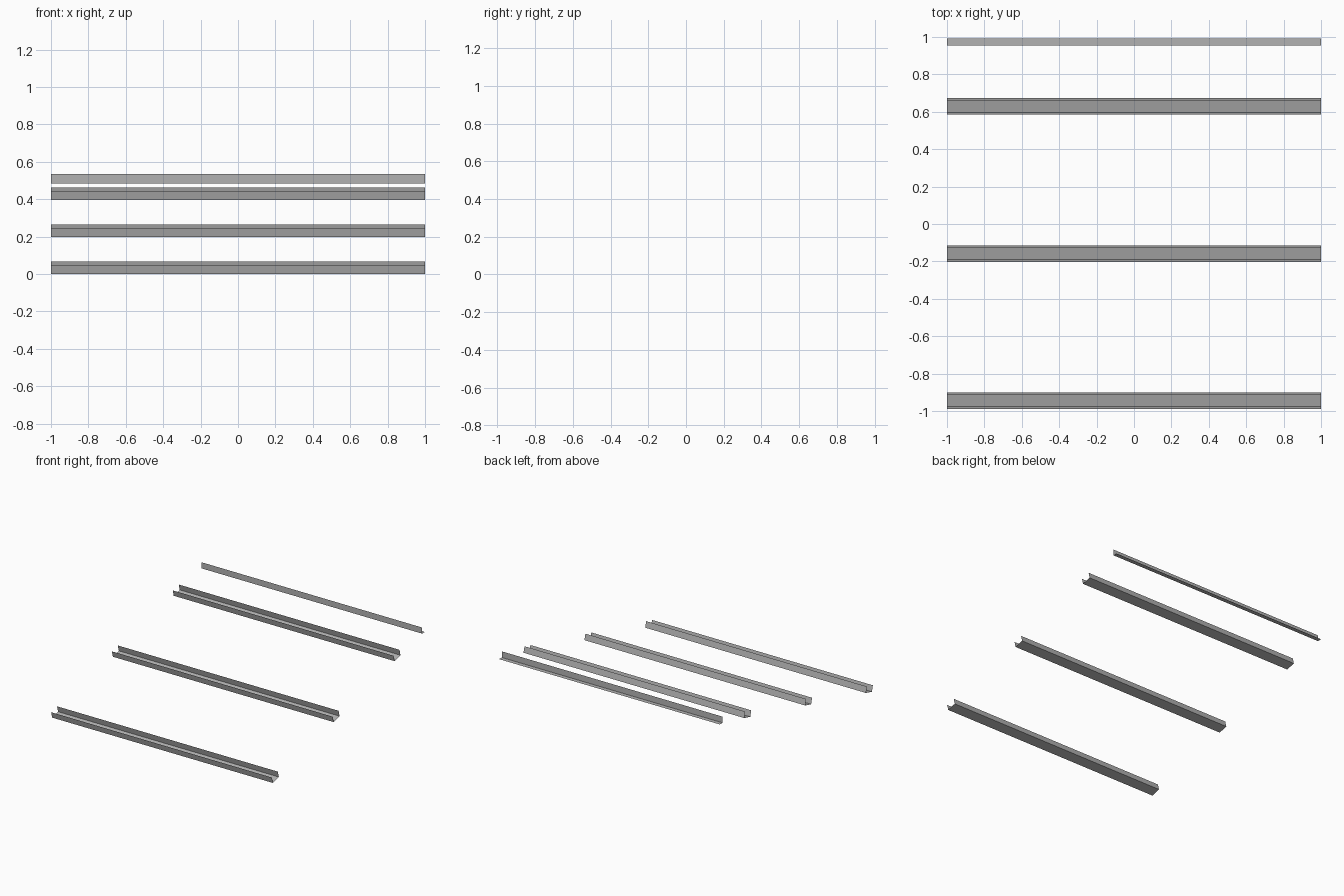
import bpy
from math import cos, sin, radians

if "Cube" in bpy.data.objects:
    bpy.data.objects.remove(bpy.data.objects["Cube"])

steel = bpy.data.materials.new("dark_steel")
steel.diffuse_color = (0.45, 0.45, 0.45, 1)
steel.use_nodes = True
steel.node_tree.nodes["Principled BSDF"].inputs["Base Color"].default_value = steel.diffuse_color


def sheet(name, profile):
    """Open sheet: a (y, z) profile swept along x from -1 to 1."""
    verts = [(x, y, z) for y, z in profile for x in (-1, 1)]
    faces = [(2 * i, 2 * i + 1, 2 * i + 3, 2 * i + 2) for i in range(len(profile) - 1)]
    mesh = bpy.data.meshes.new(name)
    mesh.from_pydata(verts, [], faces)
    mesh.materials.append(steel)
    ob = bpy.data.objects.new(name, mesh)
    bpy.context.collection.objects.link(ob)
    return ob


WIDTH, WALL, TILT = 0.079, 0.05, radians(14)


def tilted(points, y0, z0):
    c, s = cos(TILT), sin(TILT)
    return [(y0 + y * c - z * s, z0 + y * s + z * c) for y, z in points]


# Three stepped channels, each leaning towards the front
channel = [(0, WALL), (0, 0), (WIDTH, 0), (WIDTH, WALL)]
for i, y in enumerate((-0.977, -0.191, 0.597)):
    sheet(f"channel_{i + 1}", tilted(channel, y, 0.198 * i))

# Upright angle strip at the back: front wall with a flange at its foot
sheet("back_angle_strip", [(0.955, 0.534), (0.955, 0.484), (0.991, 0.484)])
